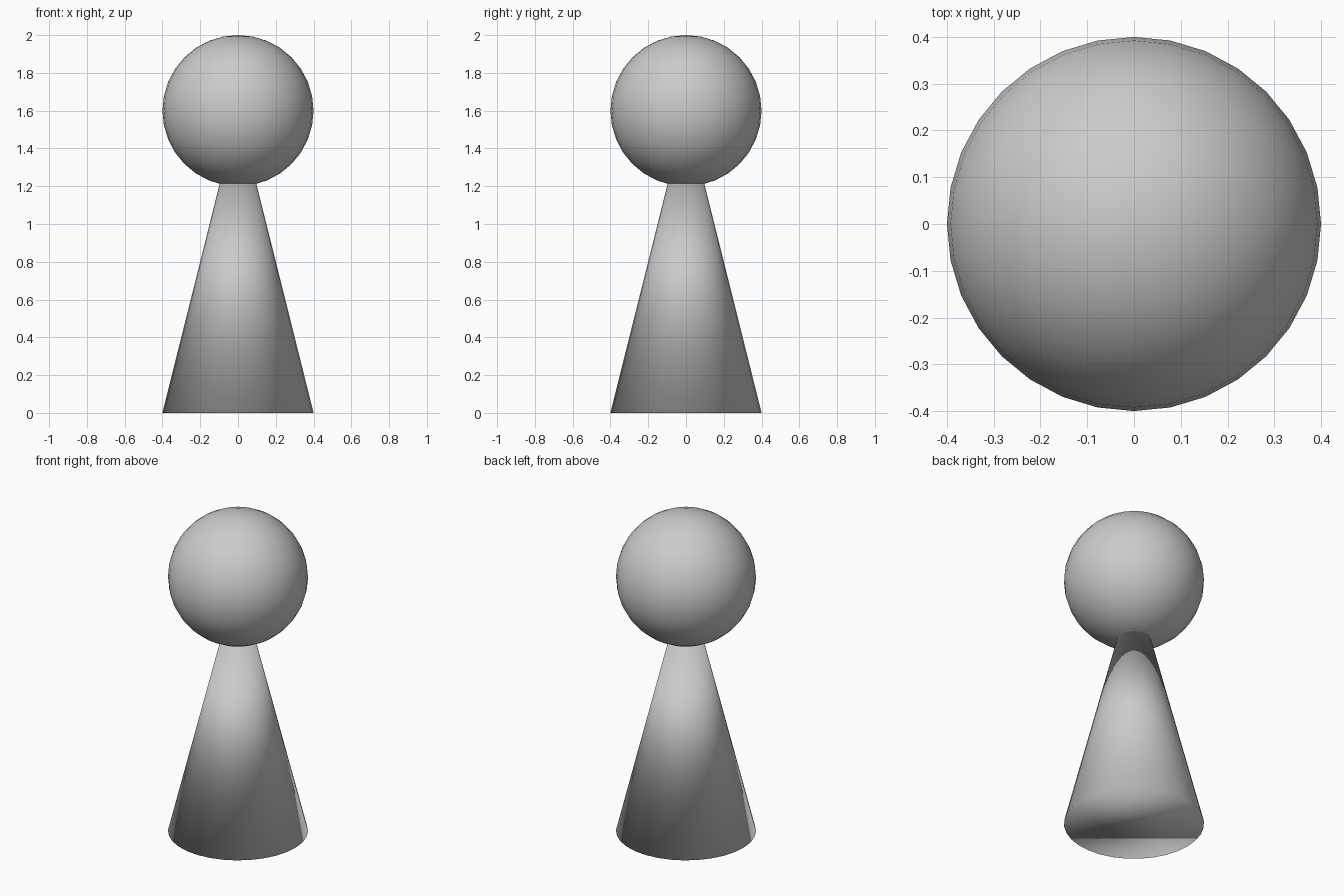
import bpy

if "Cube" in bpy.data.objects:
    bpy.data.objects.remove(bpy.data.objects["Cube"])

# Cone body, its tip reaching the centre of the ball
bpy.ops.mesh.primitive_cone_add(vertices=32, radius1=0.4, radius2=0.0,
                                depth=1.6, location=(0, 0, 0.8))
body = bpy.context.object
body.name = "body"
bpy.ops.object.shade_smooth()

# Ball head
bpy.ops.mesh.primitive_uv_sphere_add(segments=32, ring_count=16, radius=0.4,
                                     location=(0, 0, 1.6))
head = bpy.context.object
head.name = "head"
bpy.ops.object.shade_smooth()
